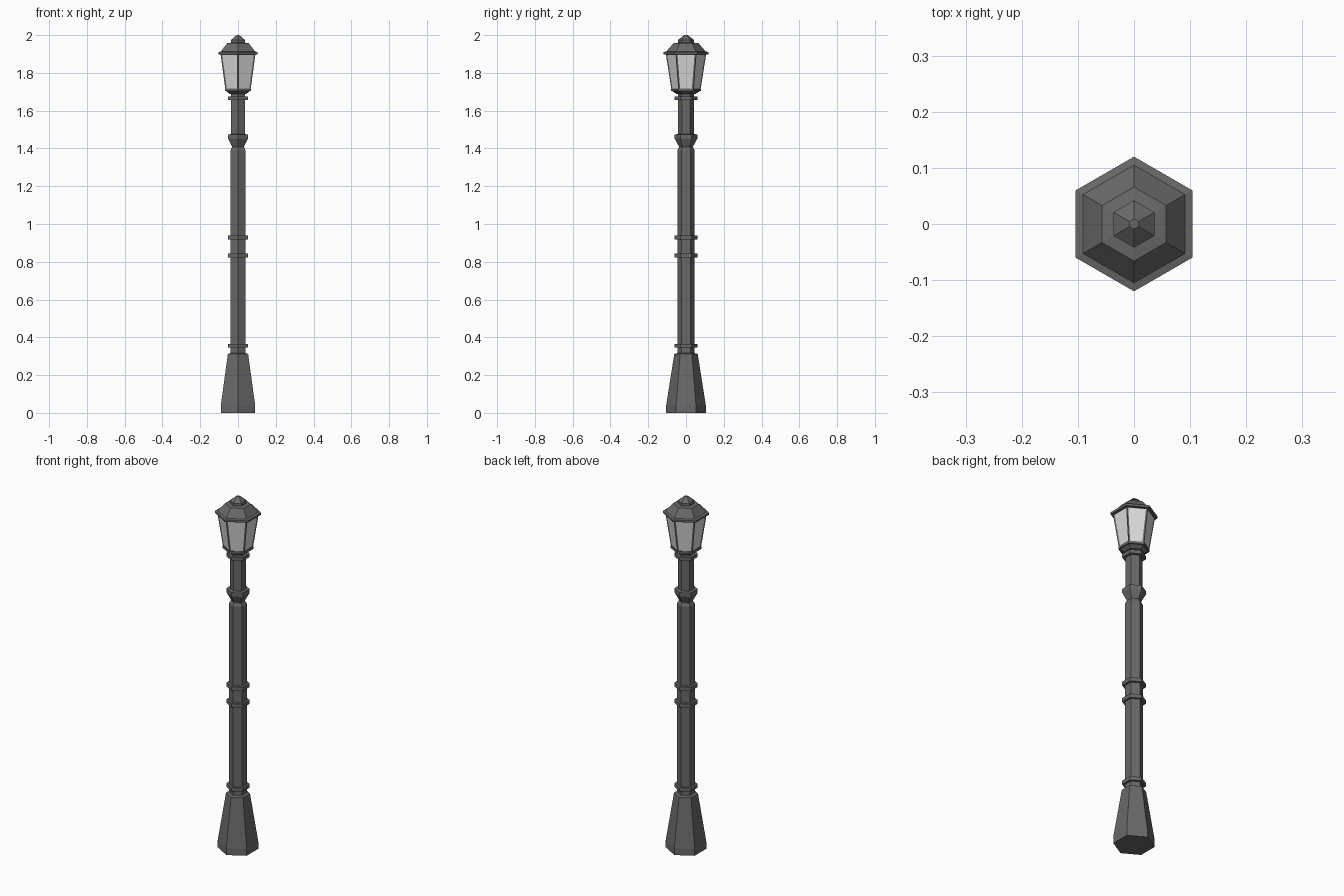
import bpy, bmesh, math

if "Cube" in bpy.data.objects:
    bpy.data.objects.remove(bpy.data.objects["Cube"])


def material(name, rgb):
    m = bpy.data.materials.new(name)
    m.diffuse_color = (*rgb, 1)
    m.use_nodes = True
    m.node_tree.nodes["Principled BSDF"].inputs["Base Color"].default_value = m.diffuse_color
    return m


IRON = material("dark_iron", (0.14, 0.14, 0.14))
GLASS = material("pale_glass", (0.72, 0.72, 0.72))


def hex_turned(name, profile, mats=(IRON,)):
    """Six-sided lathe: profile is (radius, height) pairs, corners on the y axis."""
    bm = bmesh.new()
    rings = []
    for r, z in profile:
        angles = [math.radians(90 + 60 * i) for i in range(6)]
        rings.append([bm.verts.new((r * math.cos(a), r * math.sin(a), z)) for a in angles])
    for a, b in zip(rings, rings[1:]):
        for i in range(6):
            j = (i + 1) % 6
            bm.faces.new((a[i], a[j], b[j], b[i]))
    bm.faces.new(rings[0][::-1])
    bm.faces.new(rings[-1])
    bm.normal_update()
    mesh = bpy.data.meshes.new(name)
    bm.to_mesh(mesh)
    bm.free()
    ob = bpy.data.objects.new(name, mesh)
    bpy.context.collection.objects.link(ob)
    for m in mats:
        mesh.materials.append(m)
    return ob


# Tapered foot
hex_turned("base", [(0.105, 0), (0.105, 0.04), (0.062, 0.312), (0.047, 0.316)])

# Main shaft with its chamfered top, flared collar and upper shaft
hex_turned("post", [(0.046, 0.30), (0.046, 1.39), (0.036, 1.408), (0.06, 1.452),
                    (0.06, 1.474), (0.042, 1.476), (0.042, 1.71)])

# Thin rings around the post
for n, (z0, z1) in enumerate([(0.345, 0.366), (0.822, 0.843), (0.917, 0.938), (1.656, 1.676)]):
    hex_turned(f"ring_{n + 1}", [(0.06, z0), (0.06, z1)])

# Lantern seat
hex_turned("lantern_seat", [(0.05, 1.688), (0.072, 1.703), (0.08, 1.703), (0.08, 1.716)])

# Lantern body: framed sides with inset glass panes
lantern = hex_turned("lantern", [(0.077, 1.71), (0.107, 1.902)], (IRON, GLASS))
bm = bmesh.new()
bm.from_mesh(lantern.data)
bm.normal_update()
sides = [f for f in bm.faces if abs(f.normal.z) < 0.7]
bmesh.ops.inset_individual(bm, faces=sides, thickness=0.008, depth=-0.003, use_even_offset=True)
for f in sides:
    f.material_index = 1
bm.to_mesh(lantern.data)
bm.free()

# Roof with overhanging rim
hex_turned("roof", [(0.118, 1.898), (0.12, 1.902), (0.12, 1.91), (0.105, 1.913),
                    (0.066, 1.957), (0.042, 1.960)])

# Finial
hex_turned("finial", [(0.042, 1.955), (0.042, 1.975), (0.009, 2.0)])
